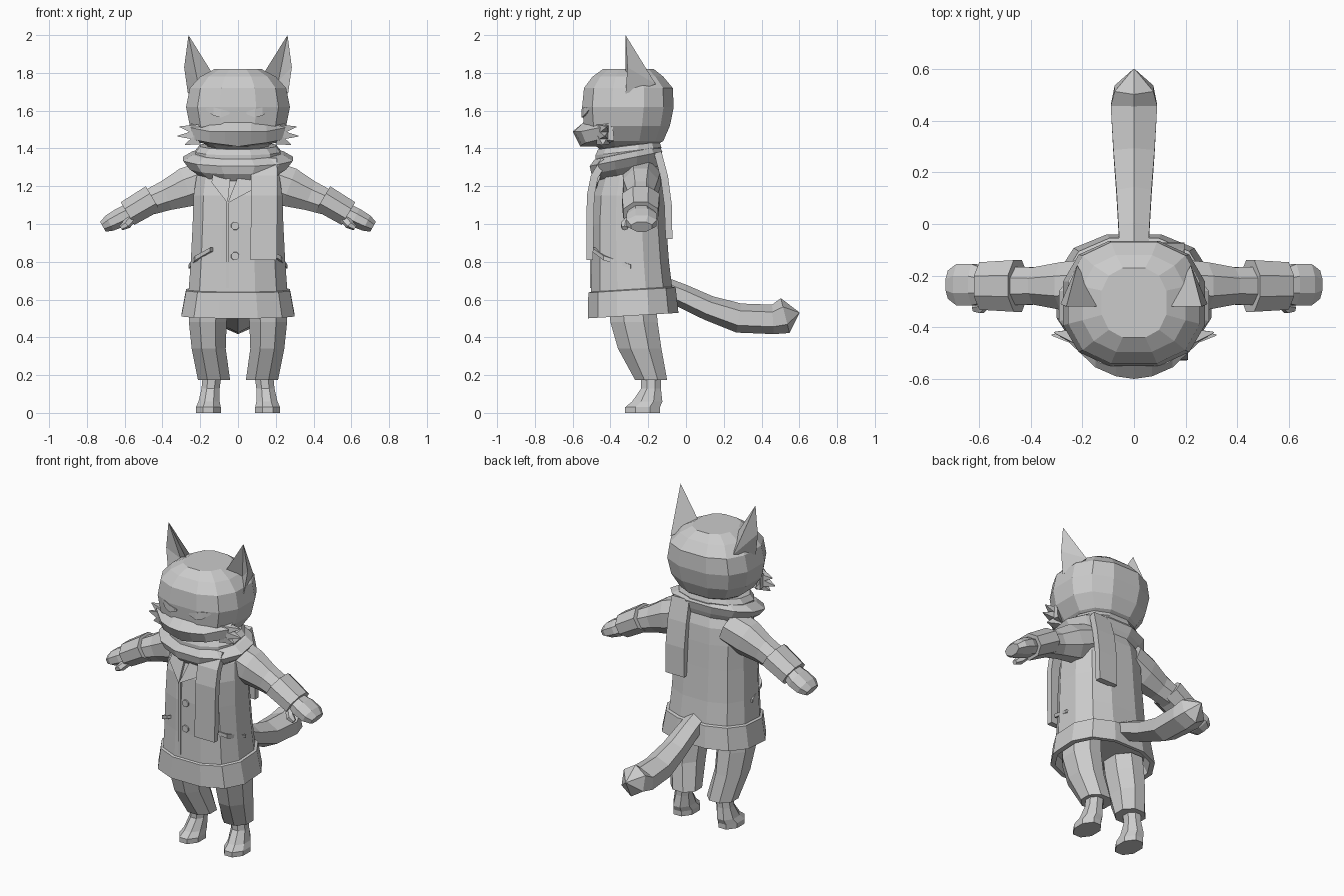
import bpy, bmesh, math
from mathutils import Vector as V

grey = bpy.data.materials.new("plain grey")
grey.diffuse_color = (0.6, 0.6, 0.6, 1)


def finish(name, bm):
    bmesh.ops.recalc_face_normals(bm, faces=bm.faces)
    me = bpy.data.meshes.new(name)
    bm.to_mesh(me)
    bm.free()
    me.materials.append(grey)
    ob = bpy.data.objects.new(name, me)
    bpy.context.collection.objects.link(ob)
    return ob


def skin(name, rings, sides=(1,)):
    """Join rings of points into a capped skin; sides -1 mirrors in x."""
    for s in sides:
        bm = bmesh.new()
        vs = [[bm.verts.new((p[0] * s, p[1], p[2])) for p in r] for r in rings]
        n = len(vs[0])
        for a, b in zip(vs, vs[1:]):
            for i in range(n):
                j = (i + 1) % n
                bm.faces.new((a[i], a[j], b[j], b[i]))
        bm.faces.new(vs[0])
        bm.faces.new(vs[-1])
        finish(name, bm)


def tube(name, secs, n=8, u=(1, 0, 0), v=None, e=1.0, sides=(1,)):
    """Sections (x, y, z, half size along u, half size along v)."""
    u = V(u)
    c = [V(s[:3]) for s in secs]
    ang = [(i + 0.5) * 2 * math.pi / n for i in range(n)]

    def rnd(t):
        return math.copysign(abs(t) ** e if abs(t) > 1e-6 else 0, t)
    mu = max(rnd(math.cos(a)) for a in ang)
    mv = max(rnd(math.sin(a)) for a in ang)
    rings = []
    for i, s in enumerate(secs):
        w = V(v) if v else (c[min(i + 1, len(c) - 1)] - c[max(i - 1, 0)]).cross(u).normalized()
        rings.append([c[i] + u * (s[3] * rnd(math.cos(a)) / mu) + w * (s[4] * rnd(math.sin(a)) / mv)
                      for a in ang])
    skin(name, rings, sides)


def stack(name, levels, n=12, e=0.8, tilt=0.0):
    """Horizontal rings (z, half width, front y, back y)."""
    tube(name, [(0, (f + b) / 2, z, r, (b - f) / 2) for z, r, f, b in levels],
         n, v=(0, 1, tilt), e=e)


both = (1, -1)

# head
stack("head", [(1.39, .13, -.45, -.2), (1.44, .2, -.51, -.12), (1.52, .255, -.54, -.085),
               (1.62, .275, -.55, -.065), (1.72, .255, -.54, -.07),
               (1.78, .2, -.495, -.12), (1.82, .125, -.44, -.17)])

# muzzle mask and cheek tufts
half = [(0, [(-.54, 1.54), (-.6, 1.49), (-.56, 1.41), (-.46, 1.41)]),
        (.07, [(-.54, 1.54), (-.59, 1.49), (-.55, 1.42), (-.45, 1.41)]),
        (.15, [(-.5, 1.535), (-.555, 1.49), (-.53, 1.43), (-.43, 1.42)]),
        (.25, [(-.39, 1.54), (-.46, 1.51), (-.45, 1.45), (-.38, 1.44)])]
full = [(-x, p) for x, p in half[:0:-1]] + half
skin("muzzle", [[(x, y, z) for y, z in p] for x, p in full])
for tip in ((.31, -.42, 1.515), (.32, -.43, 1.465), (.28, -.44, 1.42)):
    tube("cheek_tuft", [(.21, -.44, (tip[2] + 1.48) / 2, .035, .03), (*tip, .002, .002)],
         4, u=(0, 1, 0), sides=both)

# closed eyes as thin slanted plates
for dz, h in ((0, .014), (.022, .008)):
    tube("eye", [(.045, -.548, 1.585 + dz * .3, .004, .003), (.09, -.548, 1.578 + dz, .004, h),
                 (.13, -.536, 1.588 + dz, .004, h), (.175, -.508, 1.61, .004, .003)],
         4, u=(0, 1, 0), v=(0, 0, 1), e=0, sides=both)

# ears: hollow at the front
for s in both:
    bm = bmesh.new()
    tip, inner, back, base, outer, hollow = [bm.verts.new((x * s, y, z)) for x, y, z in (
        (.262, -.32, 2.0), (.125, -.32, 1.78), (.22, -.16, 1.74),
        (.265, -.32, 1.69), (.285, -.31, 1.83), (.215, -.265, 1.76))]
    for f in ((tip, inner, back), (tip, back, outer), (outer, back, base),
              (tip, hollow, inner), (tip, outer, hollow), (outer, base, hollow),
              (inner, hollow, base), (inner, base, back)):
        bm.faces.new(f)
    finish("ear", bm)

# coat and hem band, hollow underneath
stack("coat", [(.6, .265, -.505, -.065), (.8, .25, -.5, -.09), (1.0, .24, -.5, -.105),
               (1.15, .235, -.49, -.115), (1.25, .22, -.46, -.125), (1.35, .15, -.41, -.16)])
stack("coat_hem", [(.58, .25, -.49, -.09), (.515, .27, -.5, -.06), (.515, .3, -.52, -.04),
                   (.65, .275, -.517, -.055), (.655, .26, -.5, -.07)], tilt=.06)

# front opening, lapels, buttons, pockets
tube("coat_front_edge", [(-.055, -.5, z, .008, .008) for z in (.66, .95, 1.12)], 4, e=0)
for s, x in ((1, .15), (-1, .14)):
    skin("lapel", [[(-.055, y - .495, 1.11), (x * s, y - .465, 1.22),
                    (x * s * .9, y - .43, 1.31), (-.02 + .02 * s, y - .46, 1.25)] for y in (0, -.02)])
for z in (.83, .99):
    tube("button", [(-.015, -.495, z, .022, .022), (-.015, -.508, z, .02, .02)], 8)
tube("pocket", [(.14, -.49, .865, .01, .012), (.215, -.43, .82, .012, .014),
                (.25, -.29, .775, .01, .012)], 4, u=(0, 0, 1), sides=both)

# scarf: two wraps and two hanging ends
stack("scarf_lower", [(1.26, .2, -.47, -.15), (1.3, .255, -.5, -.135), (1.345, .29, -.51, -.125),
                      (1.375, .24, -.485, -.14), (1.385, .19, -.45, -.17)], 12, .9, .2)
stack("scarf_upper", [(1.34, .22, -.48, -.14), (1.385, .225, -.48, -.13),
                      (1.415, .2, -.465, -.14), (1.42, .15, -.42, -.18)], 12, .9, .12)
tube("scarf_front_end", [(.14, -.43, 1.34, .065, .02), (.14, -.485, 1.25, .07, .02),
                         (.14, -.505, 1.15, .07, .02), (.135, -.51, .81, .07, .018)], 4, e=0)
tube("scarf_back_end", [(.13, -.15, 1.38, .06, .02), (.13, -.115, 1.25, .065, .02),
                        (.13, -.095, 1.1, .065, .02), (.13, -.09, .92, .065, .018)], 4, e=0)

# arms
Y = (0, 1, 0)
tube("sleeve", [(.15, -.235, 1.24, .1, .1), (.27, -.24, 1.195, .092, .105),
                (.38, -.24, 1.15, .072, .08), (.47, -.24, 1.115, .075, .068)], 8, Y, sides=both)
tube("cuff", [(.45, -.24, 1.135, .1, .075), (.585, -.24, 1.055, .092, .07)], 8, Y, sides=both)
tube("hand", [(.56, -.24, 1.065, .06, .05), (.62, -.235, 1.035, .08, .052),
              (.68, -.235, 1.005, .08, .045), (.715, -.235, .985, .055, .03)], 8, Y, sides=both)
tube("thumb", [(.56, -.29, 1.03, .025, .025), (.59, -.32, .998, .025, .025),
               (.62, -.325, .978, .014, .014)], 6, Y, sides=both)

# legs and feet
tube("trouser_leg", [(.155, -.285, .58, .1, .125), (.16, -.275, .48, .1, .125),
                     (.155, -.245, .34, .09, .115), (.127, -.185, .175, .085, .085)],
     8, v=Y, sides=both)
tube("foot", [(.135, -.185, .22, .05, .055), (.145, -.185, .13, .048, .052),
              (.153, -.205, .06, .056, .08), (.157, -.23, .03, .066, .092),
              (.157, -.23, 0, .066, .092)], 8, v=Y, sides=both)

# tail
tube("tail", [(0, -.12, .66, .055, .06), (0, -.02, .62, .06, .062), (0, .12, .555, .068, .066),
              (0, .28, .502, .08, .078), (0, .46, .495, .09, .078), (0, .525, .515, .075, .095),
              (0, .6, .53, .003, .003)], 6)
